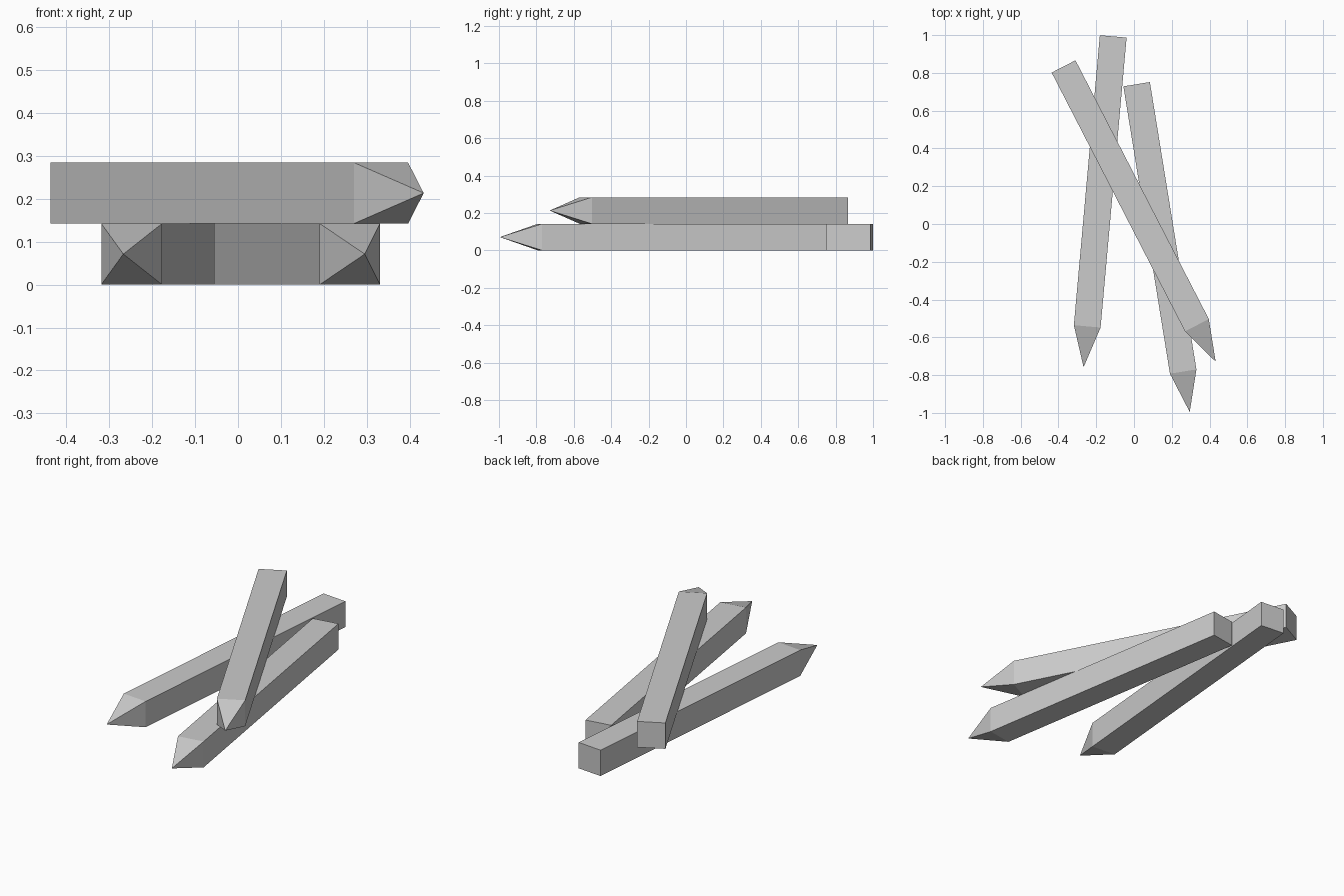
import bpy, bmesh
from mathutils import Vector

cube = bpy.data.objects.get("Cube")
if cube:
    bpy.data.objects.remove(cube, do_unlink=True)

WIDTH = 0.142
SHAFT = 1.541
POINT = 0.217

grey = bpy.data.materials.new("plain_grey")
grey.use_nodes = True
colour = (0.6, 0.6, 0.6, 1)
grey.diffuse_color = colour
grey.node_tree.nodes["Principled BSDF"].inputs["Base Color"].default_value = colour


def stake(name, butt, tip, layer):
    """Square shaft from the butt, ending in a four-sided point."""
    bm = bmesh.new()
    h = WIDTH / 2
    square = [(-h, -h), (h, -h), (h, h), (-h, h)]
    back = [bm.verts.new((x, 0, z)) for x, z in square]
    shoulder = [bm.verts.new((x, -SHAFT, z)) for x, z in square]
    apex = bm.verts.new((0, -SHAFT - POINT, 0))
    bm.faces.new(back)
    for i in range(4):
        j = (i + 1) % 4
        bm.faces.new((back[i], back[j], shoulder[j], shoulder[i]))
        bm.faces.new((shoulder[i], shoulder[j], apex))
    bmesh.ops.recalc_face_normals(bm, faces=bm.faces)
    mesh = bpy.data.meshes.new(name)
    bm.to_mesh(mesh)
    bm.free()
    mesh.materials.append(grey)
    obj = bpy.data.objects.new(name, mesh)
    bpy.context.collection.objects.link(obj)
    # Lay the stake along its line, resting on the given layer
    aim = Vector((*tip, 0)) - Vector((*butt, 0))
    obj.rotation_euler = Vector((0, -1, 0)).rotation_difference(aim).to_euler()
    obj.location = (*butt, h + layer * WIDTH)


# Two stakes on the ground, one lying across them
stake("lower_right_stake", (-0.11, 0.993), (-0.267, -0.758), 0)
stake("lower_left_stake", (0.014, 0.74), (0.295, -0.995), 0)
stake("upper_stake", (-0.373, 0.834), (0.432, -0.728), 1)
